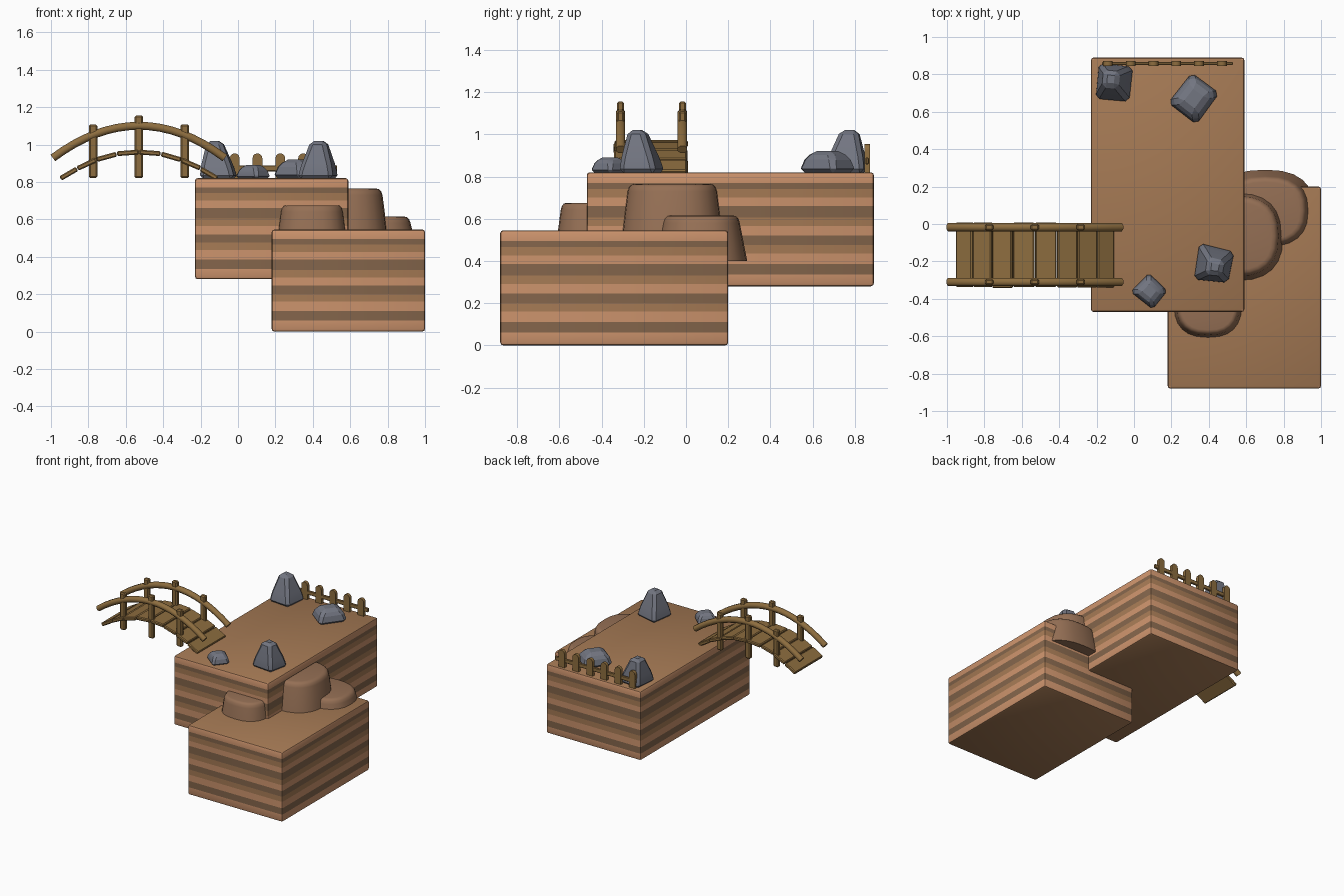
import bpy, bmesh, math, random
from mathutils import Matrix, Vector

if "Cube" in bpy.data.objects:
    bpy.data.objects.remove(bpy.data.objects["Cube"])

random.seed(4)


def mat(name, rgb):
    m = bpy.data.materials.new(name)
    m.diffuse_color = (*rgb, 1)
    m.use_nodes = True
    m.node_tree.nodes["Principled BSDF"].inputs["Base Color"].default_value = m.diffuse_color
    return m


ORANGE = mat("orange_clay", (.60, .29, .15))
MID = mat("brown_clay", (.38, .195, .09))
DARK = mat("dark_clay", (.23, .13, .07))
MOUND = mat("mound_clay", (.30, .16, .09))
ROCK = mat("rock_grey", (.17, .18, .22))
WOOD = mat("wood", (.27, .155, .05))


def finish(name, bm, mats, smooth=35):
    bmesh.ops.recalc_face_normals(bm, faces=bm.faces)
    me = bpy.data.meshes.new(name)
    bm.to_mesh(me)
    bm.free()
    for m in mats:
        me.materials.append(m)
    ob = bpy.data.objects.new(name, me)
    bpy.context.collection.objects.link(ob)
    if smooth:
        bpy.ops.object.select_all(action='DESELECT')
        ob.select_set(True)
        bpy.context.view_layer.objects.active = ob
        bpy.ops.object.shade_smooth_by_angle(angle=math.radians(smooth))
    return ob


def add_box(bm, center, size, rot_y=0, bevel=.006, segments=1):
    m = Matrix.Translation(center) @ Matrix.Rotation(rot_y, 4, 'Y') @ Matrix.Diagonal((*size, 1))
    vs = bmesh.ops.create_cube(bm, size=1, matrix=m)['verts']
    edges = list({e for v in vs for e in v.link_edges})
    bmesh.ops.bevel(bm, geom=edges, offset=bevel, segments=segments, affect='EDGES', profile=.5)


def loft(bm, rings):
    rows = [[bm.verts.new(p) for p in r] for r in rings]
    n = len(rows[0])
    for a, b in zip(rows, rows[1:]):
        for i in range(n):
            j = (i + 1) % n
            bm.faces.new((a[i], a[j], b[j], b[i]))
    bm.faces.new(rows[0][::-1])
    bm.faces.new(rows[-1])


# Layered earth blocks
BANDS = [(.05, 0), (.08, 2), (.12, 1), (.16, 0), (.215, 2), (.255, 1), (.30, 0),
         (.345, 2), (.385, 1), (.435, 0), (.485, 2), (1, 0)]


def earth_block(name, x0, x1, y0, y1, z0, z1):
    bm = bmesh.new()
    add_box(bm, ((x0 + x1) / 2, (y0 + y1) / 2, (z0 + z1) / 2),
            (x1 - x0, y1 - y0, z1 - z0), bevel=.014, segments=2)
    for d, _ in BANDS[:-1]:
        bmesh.ops.bisect_plane(bm, geom=bm.verts[:] + bm.edges[:] + bm.faces[:],
                               plane_co=(0, 0, z1 - d), plane_no=(0, 0, 1))
    bm.normal_update()
    for f in bm.faces:
        depth = z1 - f.calc_center_median().z
        f.material_index = 1 if abs(f.normal.z) > .9 else next(c for d, c in BANDS if depth < d)
    finish(name, bm, [ORANGE, MID, DARK])


earth_block("upper_block", -.23, .59, -.47, .89, .28, .82)
earth_block("lower_block", .18, 1.0, -.88, .20, 0, .545)


# Rounded mounds beside the blocks
def mound(name, cx, cy, rx, ry, top, base=.40, n=24):
    def ring(s, z):
        pts = []
        for i in range(n):
            a = 2 * math.pi * i / n
            c, d = math.cos(a), math.sin(a)
            pts.append((cx + s * rx * math.copysign(abs(c) ** .8, c),
                        cy + s * ry * math.copysign(abs(d) ** .8, d), z))
        return pts
    bm = bmesh.new()
    loft(bm, [ring(1, base), ring(.84, top - .035), ring(.81, top - .014),
              ring(.76, top - .003), ring(.70, top)])
    finish(name, bm, [MOUND], 40)


mound("front_mound", .395, -.43, .20, .195, .675)
mound("tall_mound", .55, -.065, .265, .255, .765)
mound("low_mound", .70, .07, .265, .22, .615)


# Faceted rocks: rough four-sided lofts with chamfered edges
def rock(name, cx, cy, r, h, turn, profile, lean):
    bm = bmesh.new()
    angles = [turn + k * math.pi / 2 + random.uniform(-.12, .12) for k in range(4)]
    rings = []
    for s, t in profile:
        rings.append([(cx + lean[0] * t + r * s * math.cos(a),
                       cy + lean[1] * t + r * s * math.sin(a),
                       .815 + (h + .005) * t) for a in angles])
    loft(bm, rings)
    bmesh.ops.bevel(bm, geom=bm.edges[:], offset=r * .15, segments=1, affect='EDGES')
    finish(name, bm, [ROCK], 20)


TALL = [(1, 0), (.90, .30), (.42, 1)]
LOW = [(.95, 0), (1, .45), (.58, 1)]
rock("back_tall_rock", -.105, .755, .135, .20, .75, TALL, (-.02, .02))
rock("front_tall_rock", .42, -.21, .135, .20, .60, TALL, (.01, -.02))
rock("back_low_rock", .32, .67, .142, .10, .15, LOW, (0, 0))
rock("front_low_rock", .08, -.36, .10, .07, .10, LOW, (0, 0))

# Picket fence along the back edge
for k in range(6):
    x = -.14 + k * .122
    w, t = .026, .0125
    prof = [(-w, .82), (w, .82)] + [(w * math.cos(a), .927 + w * math.sin(a))
                                    for a in (math.pi * i / 6 for i in range(7))]
    bm = bmesh.new()
    loft(bm, [[(x + px, y, pz) for px, pz in prof] for y in (.858 - t, .858 + t)])
    finish(f"fence_picket_{k + 1}", bm, [WOOD], 35)
bm = bmesh.new()
add_box(bm, (.18, .858, .873), (.70, .016, .032), bevel=.004)
finish("fence_rail", bm, [WOOD], 0)

# Arched bridge
BX = -.53


def arch(x, peak, drop, half):
    u = (x - BX) / half
    return peak - drop * u * u, -2 * drop * u / half   # height, slope


edges = [-.95, -.86, -.757, -.648, -.53, -.412, -.303, -.20, -.11]
for k, (a, b) in enumerate(zip(edges, edges[1:])):
    x = (a + b) / 2
    z, s = arch(x, .958, .143, .42)
    length = (b - a) * math.sqrt(1 + s * s) - .004
    bm = bmesh.new()
    add_box(bm, (x, -.168 + random.uniform(-.006, .006), z), (length, .345, .026),
            -math.atan(s) + random.uniform(-.03, .03))
    finish(f"bridge_plank_{k + 1}", bm, [WOOD], 0)

for side, y in (("front", -.31), ("back", -.017)):
    # Handrail swept along the arch
    rings = []
    for i in range(17):
        x = BX - .46 + .92 * i / 16
        z, s = arch(x, 1.10, .172, .46)
        nrm = Vector((-s, 0, 1)).normalized()
        rings.append([Vector((x, y, z)) + nrm * (.023 * math.sin(q)) + Vector((0, .024 * math.cos(q), 0))
                      for q in (math.pi / 8 + math.pi / 4 * j for j in range(8))])
    bm = bmesh.new()
    loft(bm, rings)
    finish(f"bridge_{side}_handrail", bm, [WOOD], 50)
    # Posts
    for k, (x, top) in enumerate(((-.775, 1.108), (BX, 1.155), (-.285, 1.108))):
        bm = bmesh.new()
        add_box(bm, (x, y, (.82 + top) / 2), (.045, .034, top - .82), bevel=.008)
        finish(f"bridge_{side}_post_{k + 1}", bm, [WOOD], 0)
